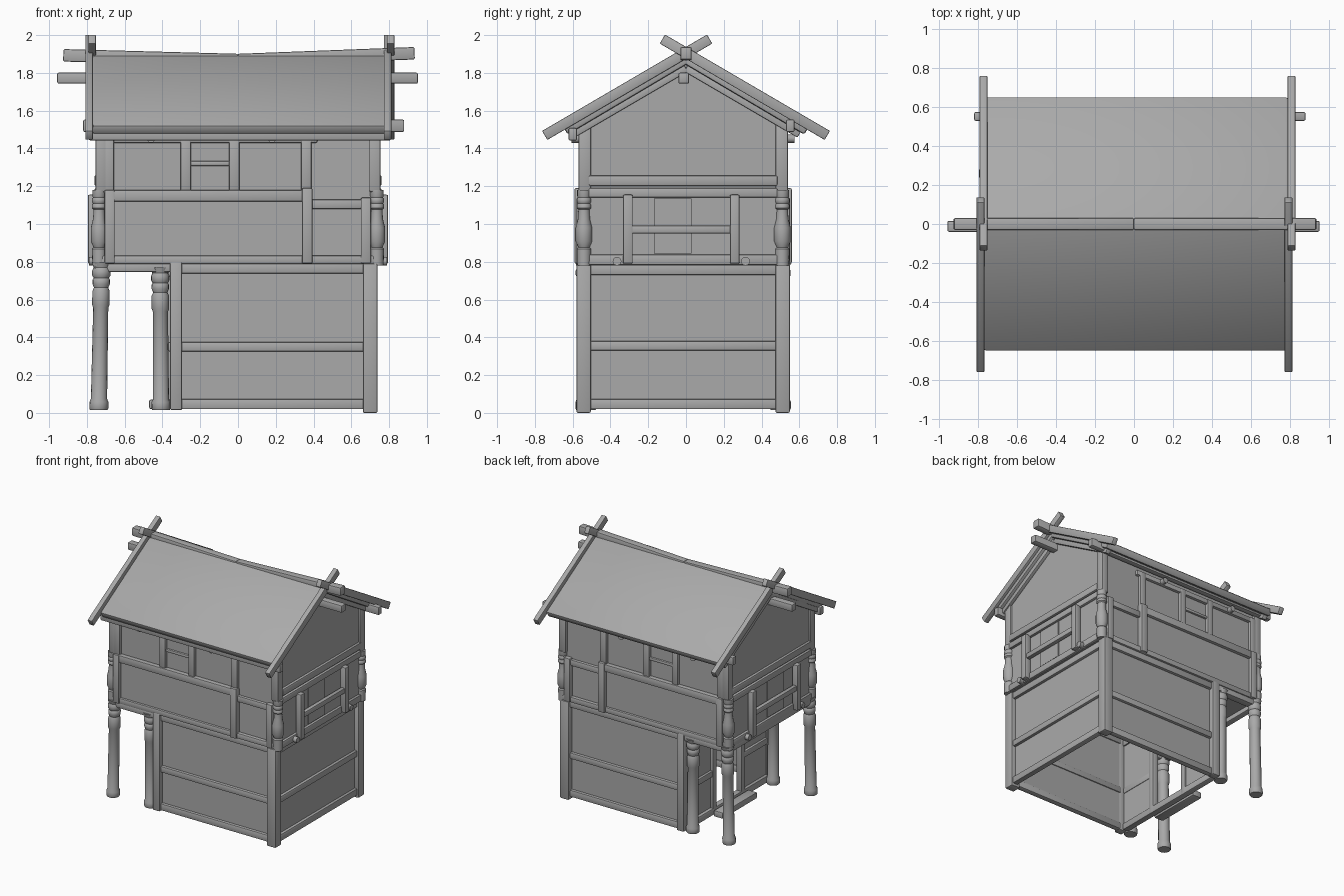
import bpy, bmesh, math
from mathutils import Vector, Matrix

cube = bpy.data.objects.get("Cube")
if cube:
    bpy.data.objects.remove(cube, do_unlink=True)

grey = bpy.data.materials.new("plain_grey")
grey.use_nodes = True
tone = (0.4, 0.4, 0.4, 1)
grey.diffuse_color = tone
grey.node_tree.nodes["Principled BSDF"].inputs["Base Color"].default_value = tone

YC = -0.015   # centre line of the house body
WALL = 0.53   # half depth of the upper storey


def finish(name, bm):
    bmesh.ops.recalc_face_normals(bm, faces=bm.faces)
    mesh = bpy.data.meshes.new(name)
    bm.to_mesh(mesh)
    bm.free()
    mesh.materials.append(grey)
    mesh.shade_smooth()
    mesh.set_sharp_from_angle(angle=math.radians(40))
    obj = bpy.data.objects.new(name, mesh)
    bpy.context.collection.objects.link(obj)
    return obj


def beam(name, a, b, w, h, bevel=0.008):
    """Softened box from a to b; w is the level width, h the other one."""
    a, b = Vector(a), Vector(b)
    d = (b - a).normalized()
    upright = abs(d.z) > 0.95
    side = Vector((1, 0, 0)) if upright else d.cross(Vector((0, 0, 1))).normalized()
    up = side.cross(d).normalized()
    side = d.cross(up)
    rot = Matrix((d, side, up)).transposed().to_4x4()
    bm = bmesh.new()
    size = Matrix.Diagonal(((b - a).length, w, h, 1))
    bmesh.ops.create_cube(bm, size=1, matrix=Matrix.Translation((a + b) / 2) @ rot @ size)
    if bevel:
        bmesh.ops.bevel(bm, geom=bm.edges[:], offset=bevel, segments=2,
                        profile=0.5, affect='EDGES')
    return finish(name, bm)


def block(name, x, y, z, bevel=0.0):
    """Box given by its three ranges."""
    my, mz = sum(y) / 2, sum(z) / 2
    return beam(name, (x[0], my, mz), (x[1], my, mz), y[1] - y[0], z[1] - z[0], bevel)


def turned(name, foot, top, profile, sides=16):
    """Lathe (radius, fraction) pairs along a line from foot to top."""
    foot, top = Vector(foot), Vector(top)
    bm = bmesh.new()
    rings = []
    for r, t in profile:
        c = foot.lerp(top, t)
        rings.append([bm.verts.new(c + Vector((r * math.cos(k * math.tau / sides),
                                               r * math.sin(k * math.tau / sides), 0)))
                      for k in range(sides)])
    for lo, hi in zip(rings, rings[1:]):
        for k in range(sides):
            j = (k + 1) % sides
            bm.faces.new((lo[k], lo[j], hi[j], hi[k]))
    bm.faces.new(rings[0])
    bm.faces.new(rings[-1])
    return finish(name, bm)


def peg(name, a, b, r):
    a, b = Vector(a), Vector(b)
    bm = bmesh.new()
    rot = (b - a).to_track_quat('Z', 'Y').to_matrix().to_4x4()
    bmesh.ops.create_cone(bm, cap_ends=True, segments=12, radius1=r, radius2=r,
                          depth=(b - a).length, matrix=Matrix.Translation((a + b) / 2) @ rot)
    return finish(name, bm)


# Upper storey body with its gables
bm = bmesh.new()
outline = [(-WALL, 0.78), (WALL, 0.78), (WALL, 1.53), (0, 1.85), (-WALL, 1.53)]
face = bm.faces.new([bm.verts.new((-0.74, y + YC, z)) for y, z in outline])
ext = bmesh.ops.extrude_face_region(bm, geom=[face])
bmesh.ops.translate(bm, vec=(1.48, 0, 0),
                    verts=[v for v in ext["geom"] if isinstance(v, bmesh.types.BMVert)])
bm.faces.ensure_lookup_table()
finish("upper_room", bm)

porch_post = [(0.046, 0), (0.05, 0.01), (0.05, 0.055), (0.043, 0.075), (0.04, 0.69),
              (0.046, 0.71), (0.046, 0.80), (0.038, 0.825), (0.046, 0.85), (0.046, 0.88),
              (0.04, 0.89), (0.049, 0.91), (0.049, 0.94), (0.042, 0.96), (0.052, 1)]
corner_turning = [(0.036, 0), (0.038, 0.22), (0.03, 0.24), (0.044, 0.32), (0.044, 0.50),
                  (0.032, 0.62), (0.03, 0.74), (0.038, 0.76), (0.038, 0.80), (0.033, 0.82),
                  (0.038, 0.84), (0.038, 0.88), (0.033, 0.90), (0.036, 0.92), (0.036, 1)]

# Front and back, mirrored
for s, tag in ((-1, "front"), (1, "back")):
    def Y(d):
        return YC + s * d

    def rail(part, x0, x1, z, h, d=WALL, w=0.045):
        beam(f"{tag}_{part}", (x0, Y(d), z), (x1, Y(d), z), w, h)

    def post(part, x, z0, z1, wx, d=WALL, wy=0.05):
        beam(f"{tag}_{part}", (x, Y(d), z0), (x, Y(d), z1), wx, wy)

    # lower storey wall
    block(f"{tag}_lower_wall", (-0.33, 0.71), sorted((Y(0.505), Y(0.52))), (0.03, 0.78))
    post("lower_corner_post", 0.70, 0, 0.79, 0.078, 0.527, 0.076)
    post("lower_inner_post", -0.328, 0.015, 0.80, 0.064, 0.53, 0.06)
    for z, h in ((0.047, 0.055), (0.35, 0.05), (0.765, 0.055)):
        rail("lower_rail", -0.31, 0.68, z, h, 0.52)
    rail("porch_beam", -0.76, -0.33, 0.77, 0.05, 0.52, 0.06)

    # turned posts
    turned(f"{tag}_porch_post_outer", (-0.737, Y(0.52), 0.015), (-0.722, Y(0.52), 0.80), porch_post)
    turned(f"{tag}_porch_post_inner", (-0.408, Y(0.51), 0.015), (-0.412, Y(0.51), 0.77), porch_post)
    for x in (-0.735, 0.735):
        turned(f"{tag}_corner_turning", (x, Y(0.525), 0.78), (x, Y(0.525), 1.18), corner_turning)
        post("upper_corner_post", x - math.copysign(0.01, x), 1.17, 1.53, 0.06, 0.522, 0.066)

    # balcony panel and window frame
    block(f"{tag}_balcony_panel", (-0.69, 0.37), sorted((Y(0.5), Y(0.54))), (0.79, 1.16))
    rail("balcony_top_rail", -0.70, 0.39, 1.15, 0.06, 0.54, 0.05)
    rail("balcony_bottom_rail", -0.74, 0.73, 0.81, 0.045, 0.535)
    post("balcony_post", -0.68, 0.79, 1.18, 0.055, 0.545)
    post("balcony_post", 0.366, 0.79, 1.19, 0.056, 0.55)
    post("short_post", 0.677, 0.79, 1.14, 0.054, 0.54)
    rail("short_rail", 0.38, 0.68, 1.105, 0.05, 0.53)
    for x in (-0.683, -0.276, -0.02, 0.362):
        post("window_post", x, 1.16, 1.47, 0.055)
    rail("window_lintel", -0.71, 0.42, 1.45, 0.04)
    rail("window_slat", -0.26, -0.03, 1.32, 0.025, 0.53, 0.03)
    for x in (-0.46, 0.18):
        peg(f"{tag}_peg", (x, Y(0.5), 1.452), (x, Y(0.59), 1.452), 0.022)

    # roof slope, barge boards, rafters and eave beam
    bm_roof = beam(f"{tag}_roof", (0.01, 0, 1.875), (0.01, s * 0.64, 1.497), 1.56, 0.055, 0.012)
    for x in (-0.78, 0.80):
        bx = x + s * 0.008
        beam(f"{tag}_barge_board", (bx, s * 0.748, 1.469), (bx, -s * 0.125, 1.979), 0.04, 0.055, 0.005)
    for x in (-0.745, 0.745):
        beam(f"{tag}_rafter", (x, s * 0.60, 1.475), (x, 0, 1.825), 0.04, 0.04, 0.005)
    x0, x1 = (-0.79, 0.81) if s < 0 else (-0.82, 0.88)
    ey, ez = (-0.60, 1.475) if s < 0 else (0.552, 1.52)
    beam(f"{tag}_eave_beam", (x0, ey, ez), (x1, ey, ez), 0.045, 0.065)

# Right and left gable ends of the upper storey
for s, tag in ((1, "left"), (-1, "right")):
    X = s * 0.745
    for z, h in ((0.81, 0.055), (1.165, 0.05), (1.23, 0.055)):
        beam(f"{tag}_upper_rail", (X, YC - 0.5, z), (X, YC + 0.5, z), 0.03, h)
    for y in (-0.308, 0.258):
        beam(f"{tag}_balustrade_post", (X + s * 0.025, y, 0.79), (X + s * 0.025, y, 1.155), 0.05, 0.052)
    beam(f"{tag}_balustrade_rail", (X + s * 0.025, -0.31, 0.97), (X + s * 0.025, 0.26, 0.97), 0.035, 0.042)
    block(f"{tag}_window_panel", sorted((s * 0.73, s * 0.748)), (-0.17, 0.03), (0.845, 1.135))
    for y in (-0.365, 0.315):
        peg(f"{tag}_round_peg", (s * 0.70, y, 0.803), (s * 0.79, y, 0.803), 0.023)

# Lower left wall
block("lower_left_wall", (0.69, 0.705), (YC - 0.51, YC + 0.51), (0.03, 0.78))
for z, h in ((0.047, 0.055), (0.355, 0.05), (0.76, 0.06)):
    beam("lower_left_rail", (0.705, YC - 0.5, z), (0.705, YC + 0.5, z), 0.045, h)

# Lower right wall under the porch, with a doorway
for s in (-1, 1):
    block("doorway_side_wall", (-0.35, -0.335), sorted((YC + s * 0.18, YC + s * 0.51)), (0.03, 0.78))
    beam("door_jamb", (-0.35, YC + s * 0.18, 0.02), (-0.35, YC + s * 0.18, 0.78), 0.05, 0.05)
    beam("doorway_rail", (-0.35, YC + s * 0.18, 0.35), (-0.35, YC + s * 0.5, 0.35), 0.04, 0.05)
for z in (0.047, 0.75):
    beam("doorway_cross_rail", (-0.35, YC - 0.5, z), (-0.35, YC + 0.5, z), 0.05, 0.055)
beam("door_step", (-0.43, YC - 0.22, 0.045), (-0.43, YC + 0.22, 0.045), 0.08, 0.05)
beam("porch_side_beam", (-0.73, YC - 0.5, 0.77), (-0.73, YC + 0.5, 0.77), 0.05, 0.05)

# Ridge beam with a slight sag, and the gable beam beneath it
for x, z in ((-0.925, 1.893), (0.935, 1.904)):
    beam("ridge_beam", (0, 0, 1.868), (x, 0, z), 0.06, 0.066)
beam("gable_beam", (-0.957, -0.012, 1.772), (0.952, -0.012, 1.772), 0.056, 0.058)
